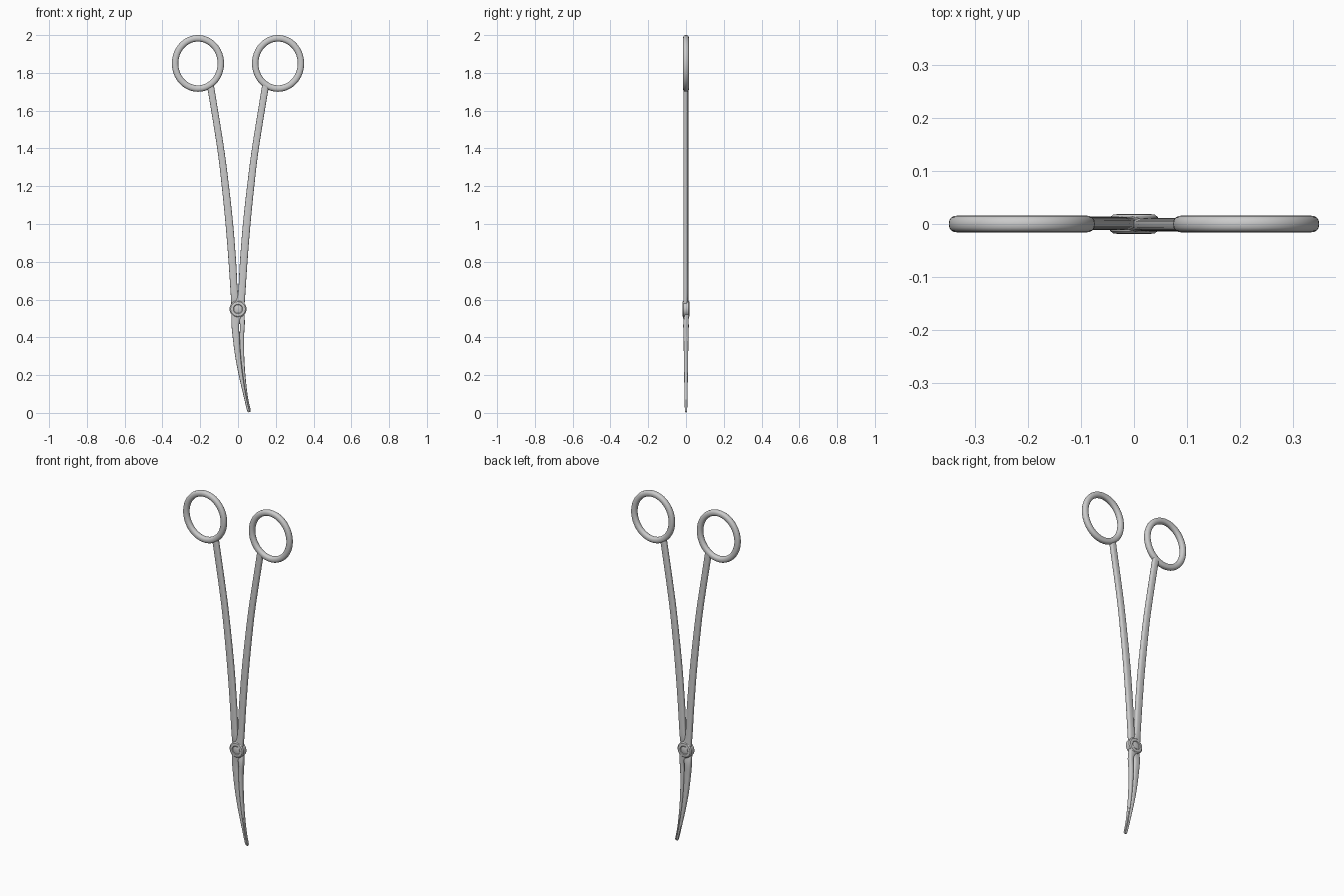
import bpy, bmesh, math
from mathutils import Vector

if "Cube" in bpy.data.objects:
    bpy.data.objects.remove(bpy.data.objects["Cube"])


def finish(name, bm):
    bmesh.ops.recalc_face_normals(bm, faces=bm.faces)
    mesh = bpy.data.meshes.new(name)
    bm.to_mesh(mesh)
    bm.free()
    ob = bpy.data.objects.new(name, mesh)
    bpy.context.collection.objects.link(ob)
    bpy.ops.object.select_all(action='DESELECT')
    ob.select_set(True)
    bpy.context.view_layer.objects.active = ob
    bpy.ops.object.shade_smooth_by_angle(angle=math.radians(35))
    return ob


def catmull(p, steps=6):
    out = []
    for i in range(len(p) - 1):
        a, b, c, d = p[max(i - 1, 0)], p[i], p[i + 1], p[min(i + 2, len(p) - 1)]
        for s in range(steps):
            t = s / steps
            out.append(tuple(0.5 * (2 * B + (C - A) * t + (2 * A - 5 * B + 4 * C - D) * t * t
                             + (3 * B - A - 3 * C + D) * t ** 3) for A, B, C, D in zip(a, b, c, d)))
    out.append(p[-1])
    return out


def bridge(bm, rings, closed=False):
    n = len(rings[0])
    for i in range(len(rings) if closed else len(rings) - 1):
        a, b = rings[i], rings[(i + 1) % len(rings)]
        for j in range(n):
            k = (j + 1) % n
            bm.faces.new((a[j], a[k], b[k], b[j]))


def sgnpow(v, e):
    return math.copysign(abs(v) ** e, v)


# Rounded-box loft along (x, y, z, half width, half thickness)
def loft(name, points, sides=20):
    pts = catmull(points)
    bm = bmesh.new()
    rings = []
    for i, (x, y, z, w, h) in enumerate(pts):
        q, r = pts[max(i - 1, 0)], pts[min(i + 1, len(pts) - 1)]
        t = Vector((r[0] - q[0], 0, r[2] - q[2])).normalized()
        n = Vector((t.z, 0, -t.x))
        ring = []
        for k in range(sides):
            a = 2 * math.pi * k / sides
            off = n * (w * sgnpow(math.cos(a), 0.65))
            ring.append(bm.verts.new(Vector((x, y, z)) + off
                                     + Vector((0, h * sgnpow(math.sin(a), 0.65), 0))))
        rings.append(ring)
    bridge(bm, rings)
    bm.faces.new(rings[0])
    bm.faces.new(rings[-1])
    return finish(name, bm)


# Oval finger ring
def finger_ring(name, cx, cz, rx, rz, w, h):
    bm = bmesh.new()
    rings = []
    for i in range(64):
        a = 2 * math.pi * i / 64
        ring = []
        for k in range(16):
            b = 2 * math.pi * k / 16
            o = w * sgnpow(math.cos(b), 0.85)
            ring.append(bm.verts.new((cx + (rx + o) * math.cos(a), h * sgnpow(math.sin(b), 0.85),
                                      cz + (rz + o) * math.sin(a))))
        rings.append(ring)
    bridge(bm, rings, True)
    return finish(name, bm)


# Disc profile (radius, y) revolved about the pivot axis
def revolve_y(name, profile, cz, sides=32):
    bm = bmesh.new()
    rings = [[bm.verts.new((r * math.cos(2 * math.pi * k / sides), y,
                            cz + r * math.sin(2 * math.pi * k / sides))) for k in range(sides)]
             for r, y in profile]
    bridge(bm, rings)
    bm.faces.new(rings[0])
    bm.faces.new(rings[-1])
    return finish(name, bm)


# Handle half: (x, z, half width), shared by both arms through mirroring
shank = [(0.147, 1.735, 0.019), (0.137, 1.68, 0.018), (0.092, 1.4, 0.018),
         (0.067, 1.2, 0.019), (0.046, 1.0, 0.020), (0.030, 0.8, 0.020), (0.018, 0.62, 0.020)]
# Jaw outline: (left edge, right edge, z, half thickness)
jaw = [(-0.035, 0.036, 0.48, 0.014), (-0.028, 0.032, 0.4, 0.013), (-0.015, 0.033, 0.3, 0.0115),
       (0.004, 0.039, 0.2, 0.010), (0.027, 0.050, 0.1, 0.008), (0.040, 0.060, 0.045, 0.007),
       (0.048, 0.067, 0.014, 0.006), (0.053, 0.065, 0.004, 0.004)]

for label, s in (("front", 1), ("back", -1)):
    path = [(s * x, -s * 0.0015, z, w, 0.0125) for x, z, w in shank]
    path.append((0, -s * 0.007, 0.55, 0.032, 0.009))
    for l, r, z, h in jaw:
        seam = l + (r - l) * 0.6
        a, b = (l, seam) if s > 0 else (seam, r)
        path.append(((a + b) / 2, 0, z, (b - a) / 2, h))
    loft(label + "_arm", path)
    finger_ring(label + "_finger_ring", s * 0.212, 1.85, 0.121, 0.133, 0.017, 0.016)

# Pivot boss with a recessed screw
revolve_y("pivot_boss", [(0.022, -0.016), (0.025, -0.019), (0.039, -0.018), (0.045, -0.013),
                         (0.045, 0.013), (0.039, 0.018), (0.025, 0.019), (0.022, 0.016)], 0.55)
revolve_y("pivot_screw", [(0.016, -0.018), (0.020, -0.0165), (0.020, 0.0165), (0.016, 0.018)], 0.55)
